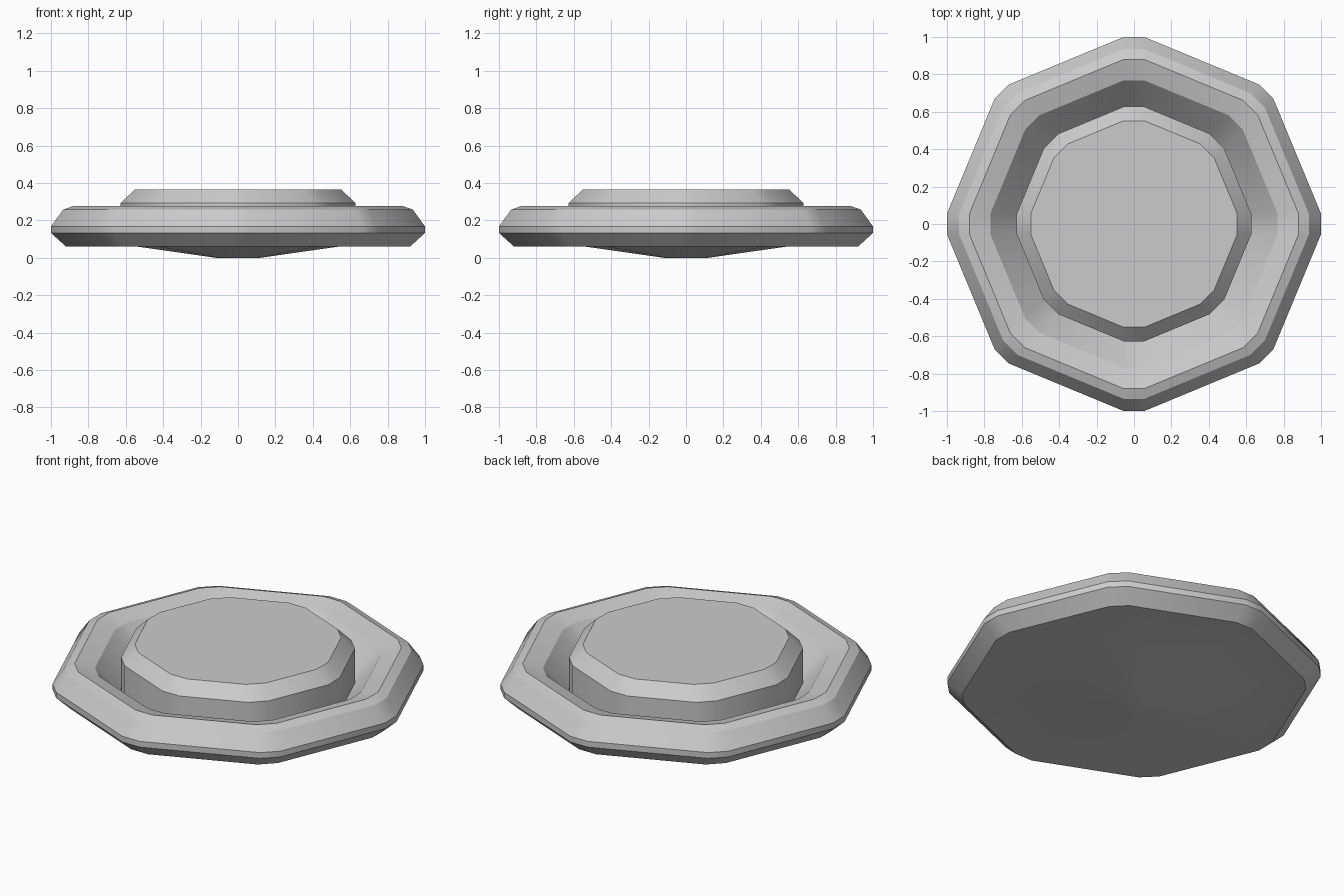
import bpy, bmesh, math

if "Cube" in bpy.data.objects:
    bpy.data.objects.remove(bpy.data.objects["Cube"])


def ring_points(r, z):
    # octagon with its corners on the axes and diagonals, each corner cut flat
    w = min(0.055, r * 0.19)
    pts = []
    for k in range(8):
        a = k * math.pi / 4
        c, s = math.cos(a), math.sin(a)
        for t in (-w, w):
            pts.append((r * c - t * s, r * s + t * c, z))
    return pts


def stacked_rings(name, profile, cap_first=False, cap_last=False):
    bm = bmesh.new()
    rings = [[bm.verts.new(p) for p in ring_points(r, z)] for r, z in profile]
    n = len(rings[0])
    for lo, hi in zip(rings, rings[1:]):
        for i in range(n):
            j = (i + 1) % n
            bm.faces.new((lo[i], lo[j], hi[j], hi[i]))
    if cap_first:
        bm.faces.new(rings[0][::-1])
    if cap_last:
        bm.faces.new(rings[-1])
    mesh = bpy.data.meshes.new(name)
    bm.to_mesh(mesh)
    bm.free()
    ob = bpy.data.objects.new(name, mesh)
    bpy.context.collection.objects.link(ob)
    bpy.ops.object.select_all(action='DESELECT')
    ob.select_set(True)
    bpy.context.view_layer.objects.active = ob
    bpy.ops.object.shade_smooth_by_angle(angle=math.radians(30))
    return ob


# Base: shallow bulged underside, faceted rim and sloping inner groove
stacked_rings("base_rim", [
    (0.12, 0.0), (0.54, 0.06), (0.92, 0.06), (1.0, 0.133), (1.0, 0.167),
    (0.935, 0.257), (0.88, 0.277), (0.768, 0.245), (0.627, 0.09),
], cap_first=True)

# Raised centre button with a chamfered top edge
stacked_rings("centre_button", [
    (0.627, 0.09), (0.627, 0.293), (0.552, 0.365),
], cap_last=True)
